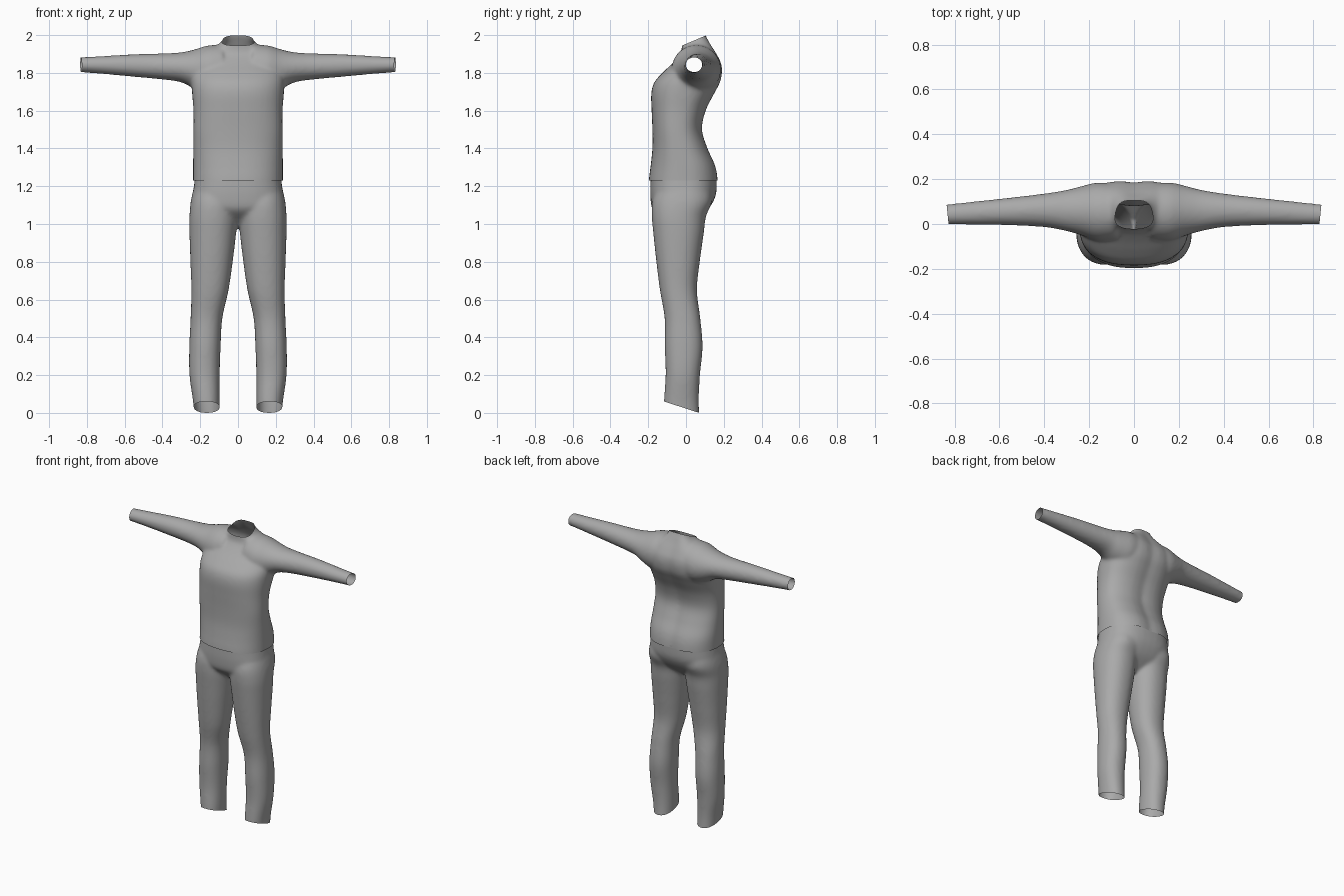
import bpy
import bmesh
import math
from mathutils import Vector

cube = bpy.data.objects.get("Cube")
if cube:
    bpy.data.objects.remove(cube, do_unlink=True)

# One plain cloth colour
cloth = bpy.data.materials.new("grey_cloth")
cloth.use_nodes = True
GREY = (0.4, 0.4, 0.4, 1)
cloth.diffuse_color = GREY
shader = next(n for n in cloth.node_tree.nodes if n.type == 'BSDF_PRINCIPLED')
shader.inputs["Base Color"].default_value = GREY
shader.inputs["Roughness"].default_value = 0.8

SIDES = 40
STEPS = 6


def smooth_rows(rows):
    """Fill in a smooth run of sections between the given ones."""
    result = []
    last = len(rows) - 1
    for i in range(last):
        around = [rows[max(0, min(last, i + k))] for k in (-1, 0, 1, 2)]
        for step in range(STEPS):
            t = step / STEPS
            result.append([
                b + 0.5 * t * (c - a + t * (2 * a - 5 * b + 4 * c - d
                                            + t * (3 * (b - c) + d - a)))
                for a, b, c, d in zip(*around)])
    result.append(list(rows[last]))
    return result


def loft(bm, rows, axis='z', side=1, power=2.0, groove=0.0):
    """Closed tube; each row is station, low and high across, low and high deep."""
    rings = []
    for station, a0, a1, b0, b1 in smooth_rows(rows):
        ring = []
        for i in range(SIDES):
            angle = math.tau * i / SIDES
            c, s = math.cos(angle), math.sin(angle)
            u = math.copysign(abs(c) ** (2 / power), c)
            v = math.copysign(abs(s) ** (2 / power), s)
            p = (a0 + a1 + (a1 - a0) * u) / 2
            q = (b0 + b1 + (b1 - b0) * v) / 2
            if axis == 'z':
                if v > 0:
                    q -= groove * math.exp(-(p / 0.05) ** 2)
                co = (side * p, q, station)
            else:
                co = (side * station, p, q)
            ring.append(bm.verts.new(co))
        rings.append(ring)
    for low, high in zip(rings, rings[1:]):
        for i in range(SIDES):
            j = (i + 1) % SIDES
            bm.faces.new((low[i], low[j], high[j], high[i]))
    bm.faces.new(rings[0][::-1])
    bm.faces.new(rings[-1])


def centred(rows):
    return [(z, -w, w, front, back) for z, w, front, back in rows]


def garment(name, bm, cuts):
    """Fuse the tubes into one soft skin, then cut its openings."""
    bmesh.ops.recalc_face_normals(bm, faces=bm.faces)
    rough = bpy.data.meshes.new(name + "_rough")
    bm.to_mesh(rough)
    bm.free()
    obj = bpy.data.objects.new(name, rough)
    bpy.context.collection.objects.link(obj)
    fuse = obj.modifiers.new("fuse", 'REMESH')
    fuse.mode = 'VOXEL'
    fuse.voxel_size = 0.01
    soften = obj.modifiers.new("soften", 'SMOOTH')
    soften.factor = 0.5
    soften.iterations = 10
    graph = bpy.context.evaluated_depsgraph_get()
    skin = bpy.data.meshes.new_from_object(obj.evaluated_get(graph))
    obj.modifiers.clear()
    obj.data = skin
    bpy.data.meshes.remove(rough)

    bm = bmesh.new()
    bm.from_mesh(skin)
    for point, outward in cuts:
        bmesh.ops.bisect_plane(
            bm, geom=bm.verts[:] + bm.edges[:] + bm.faces[:],
            plane_co=Vector(point), plane_no=Vector(outward).normalized(),
            clear_outer=True)
    for face in bm.faces:
        face.smooth = True
        face.material_index = 0
    bm.to_mesh(skin)
    bm.free()
    skin.name = name
    skin.materials.clear()
    skin.materials.append(cloth)
    return obj


# Sweater body, hem to collar: height, half width, front, back
body = centred([
    (1.13, 0.24, -0.2, 0.172),
    (1.23, 0.238, -0.197, 0.174),
    (1.31, 0.238, -0.187, 0.16),
    (1.4, 0.237, -0.178, 0.12),
    (1.5, 0.236, -0.178, 0.09),
    (1.6, 0.236, -0.182, 0.11),
    (1.69, 0.243, -0.184, 0.155),
    (1.75, 0.247, -0.168, 0.186),
    (1.8, 0.243, -0.125, 0.196),
    (1.85, 0.225, -0.073, 0.192),
    (1.9, 0.185, -0.03, 0.168),
    (1.94, 0.12, -0.022, 0.145),
    (1.97, 0.084, -0.022, 0.13),
    (2.0, 0.076, -0.024, 0.115),
    (2.06, 0.076, -0.03, 0.1),
])

# Sleeve, shoulder to cuff: distance out, front, back, bottom, top
sleeve = [
    (0.08, -0.07, 0.18, 1.7, 1.95),
    (0.16, -0.075, 0.185, 1.69, 1.945),
    (0.23, -0.052, 0.17, 1.715, 1.924),
    (0.3, -0.032, 0.152, 1.75, 1.909),
    (0.4, -0.014, 0.136, 1.765, 1.903),
    (0.55, -0.006, 0.118, 1.779, 1.899),
    (0.7, -0.003, 0.102, 1.793, 1.89),
    (0.83, -0.002, 0.088, 1.803, 1.883),
    (0.9, -0.002, 0.084, 1.806, 1.88),
]

bm = bmesh.new()
loft(bm, body, power=2.4, groove=0.012)
for side in (-1, 1):
    loft(bm, sleeve, axis='x', side=side)
garment("sweater", bm, [
    ((0, 0, 1.23), (0, 0, -1)),
    ((0, -0.02, 1.945), (0, -0.055, 0.13)),
    ((0.831, 0.04, 0), (1, -0.1, 0)),
    ((-0.831, 0.04, 0), (-1, -0.1, 0)),
])

# Trouser seat: height, half width, front, back
seat = centred([
    (1.32, 0.222, -0.184, 0.16),
    (1.23, 0.23, -0.188, 0.163),
    (1.15, 0.24, -0.189, 0.157),
    (1.08, 0.235, -0.178, 0.12),
    (1.03, 0.19, -0.13, 0.07),
    (0.99, 0.1, -0.08, 0.02),
])

# Trouser leg: height, inner, outer, front, back
leg = [
    (1.2, 0.0, 0.232, -0.15, 0.13),
    (1.12, 0.0, 0.25, -0.178, 0.138),
    (1.04, 0.002, 0.257, -0.181, 0.106),
    (0.95, 0.01, 0.257, -0.173, 0.094),
    (0.8, 0.028, 0.252, -0.157, 0.073),
    (0.65, 0.05, 0.247, -0.138, 0.058),
    (0.5, 0.083, 0.251, -0.113, 0.076),
    (0.35, 0.092, 0.258, -0.112, 0.088),
    (0.2, 0.097, 0.257, -0.108, 0.074),
    (0.06, 0.097, 0.238, -0.117, 0.068),
    (-0.07, 0.098, 0.225, -0.12, 0.075),
]

bm = bmesh.new()
loft(bm, seat, power=2.5)
for side in (-1, 1):
    loft(bm, leg, side=side, power=2.2)
garment("trousers", bm, [
    ((0, 0, 1.245), (0, 0, 1)),
    ((0, 0.07, 0), (0, -0.06, -0.185)),
])
